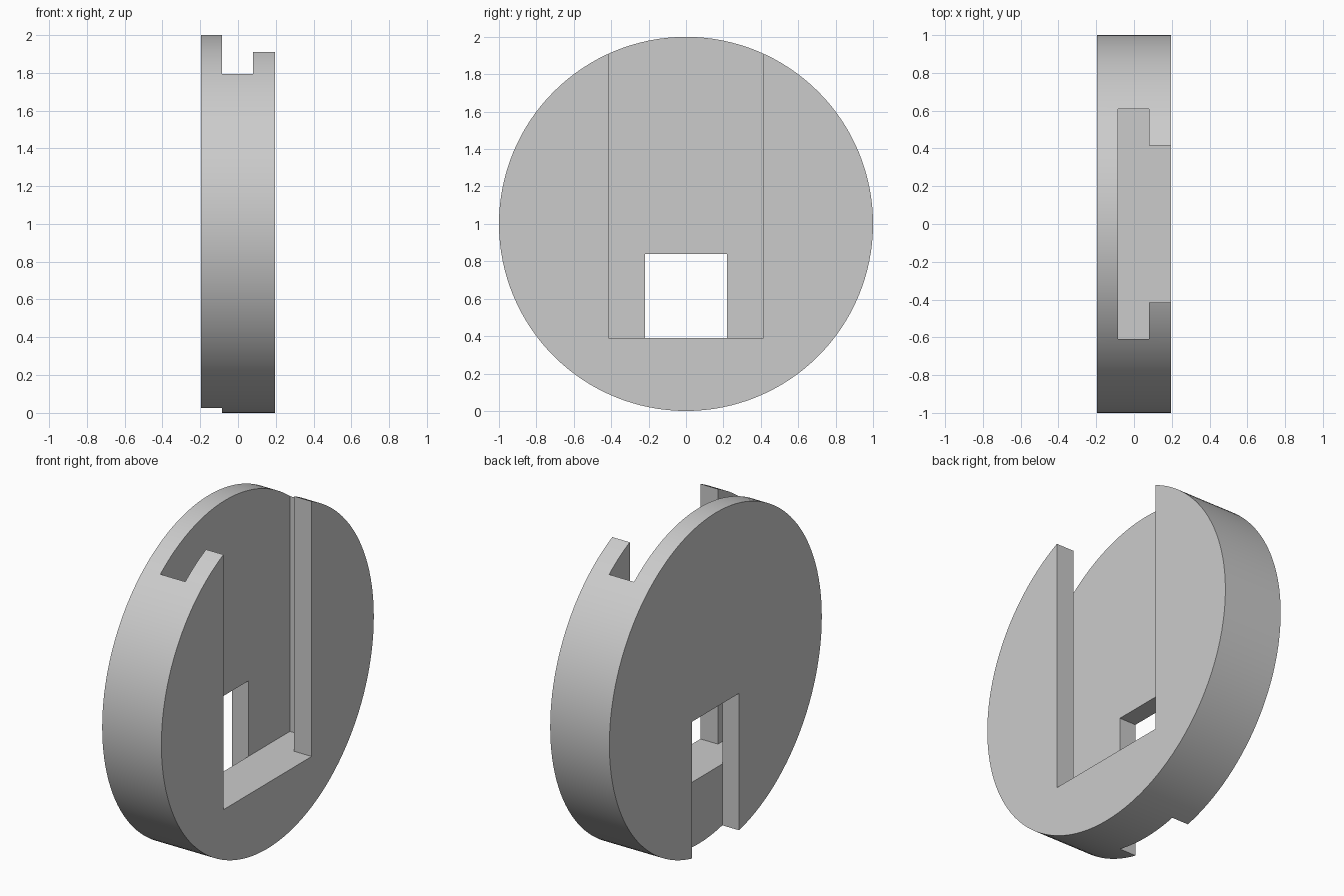
import bpy, bmesh, math
from mathutils import Matrix, Vector

cube = bpy.data.objects.get("Cube")
if cube:
    bpy.data.objects.remove(cube, do_unlink=True)

HALF = 0.195                       # half thickness of the disc
BACK, LIP = -0.085, 0.08           # x limits of the wide inner channel
FLOOR = 0.39                       # height of the channel floor

grey = bpy.data.materials.new("plain grey")
grey.use_nodes = True
colour = (0.6, 0.6, 0.6, 1)
grey.diffuse_color = colour
grey.node_tree.nodes["Principled BSDF"].inputs["Base Color"].default_value = colour


def make_object(name, bm):
    bmesh.ops.recalc_face_normals(bm, faces=bm.faces)
    mesh = bpy.data.meshes.new(name)
    bm.to_mesh(mesh)
    bm.free()
    mesh.materials.append(grey)
    obj = bpy.data.objects.new(name, mesh)
    bpy.context.collection.objects.link(obj)
    return obj


def prism(name, outline, z0, z1):
    """Extrude an (x, y) outline from z0 up to z1."""
    bm = bmesh.new()
    face = bm.faces.new([bm.verts.new((x, y, z0)) for x, y in outline])
    grown = bmesh.ops.extrude_face_region(bm, geom=[face])["geom"]
    verts = [g for g in grown if isinstance(g, bmesh.types.BMVert)]
    bmesh.ops.translate(bm, verts=verts, vec=Vector((0, 0, z1 - z0)))
    return make_object(name, bm)


# Round body lying on the x axis
bm = bmesh.new()
turn = Matrix.Translation((0, 0, 1)) @ Matrix.Rotation(math.pi / 2, 4, "Y")
bmesh.ops.create_cone(bm, cap_ends=True, segments=128, radius1=1, radius2=1,
                      depth=2 * HALF, matrix=turn)
body = make_object("slotted_disc", bm)

# T-shaped channel, open at the top and on the +x face
half_tee = [(BACK, 0.61), (LIP, 0.61), (LIP, 0.415), (0.4, 0.415)]
tee = half_tee + [(x, -y) for x, y in reversed(half_tee)]
# Narrow gap through the back wall, open at the bottom
gap = [(-0.4, -0.22), (BACK, -0.22), (BACK, 0.22), (-0.4, 0.22)]
cutters = [prism("channel_cutter", tee, FLOOR, 2.3),
           prism("gap_cutter", gap, -0.3, 0.84)]

bpy.ops.object.select_all(action="DESELECT")
body.select_set(True)
bpy.context.view_layer.objects.active = body
for cutter in cutters:
    cutter.hide_render = True
    mod = body.modifiers.new("cut", "BOOLEAN")
    mod.operation = "DIFFERENCE"
    mod.solver = "EXACT"
    mod.object = cutter
    bpy.ops.object.modifier_apply(modifier=mod.name)
    bpy.data.objects.remove(cutter, do_unlink=True)

# Smooth rim with crisp cut edges
bpy.ops.object.shade_smooth_by_angle(angle=math.radians(20))
